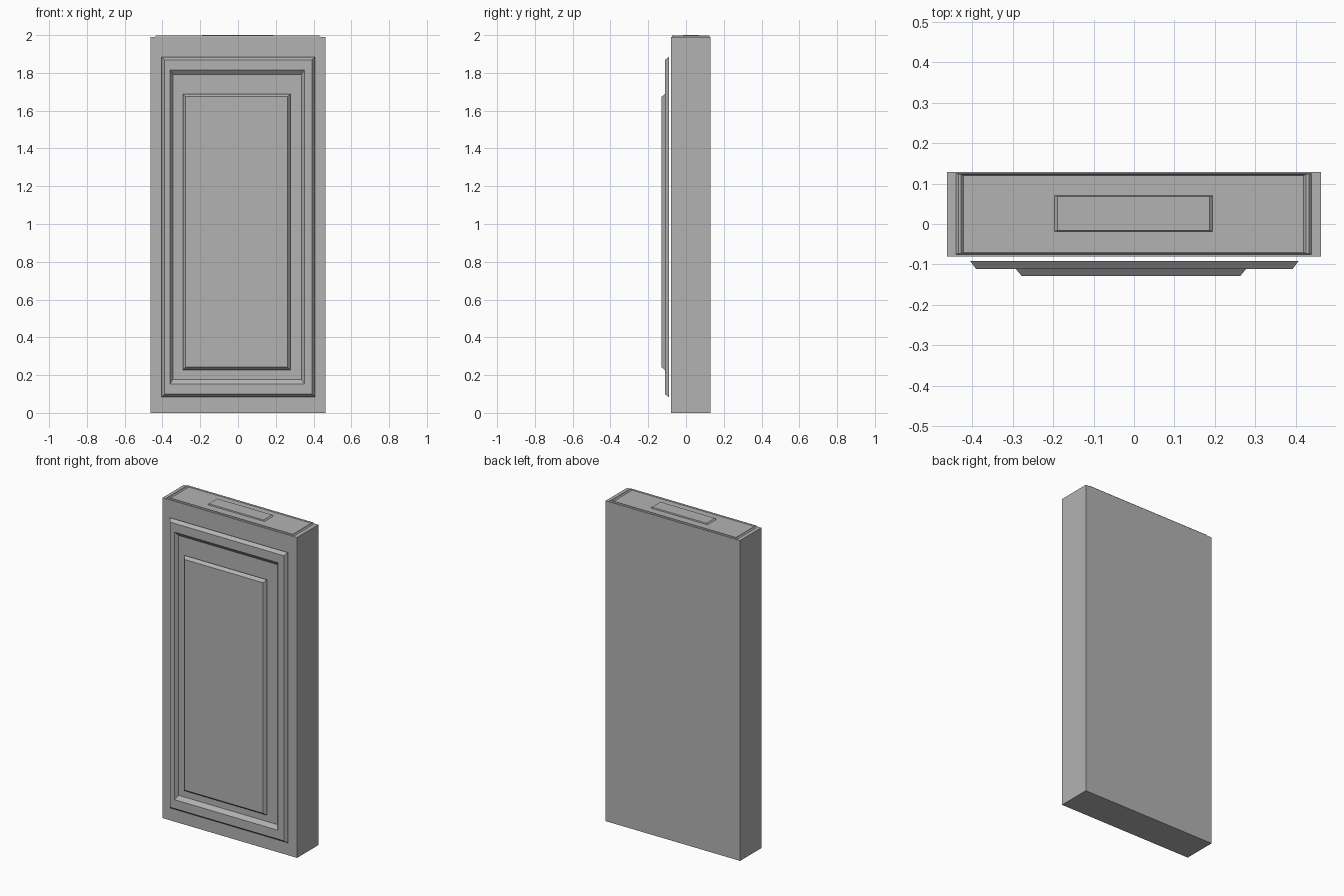
import bpy
import bmesh

if "Cube" in bpy.data.objects:
    bpy.data.objects.remove(bpy.data.objects["Cube"])

# Mid grey shared by every part
grey = bpy.data.materials.new("mid_grey")
grey.diffuse_color = (0.45, 0.45, 0.45, 1)
grey.use_nodes = True
grey.node_tree.nodes["Principled BSDF"].inputs["Base Color"].default_value = grey.diffuse_color


def make_object(name, bm):
    mesh = bpy.data.meshes.new(name)
    bm.to_mesh(mesh)
    bm.free()
    mesh.materials.append(grey)
    obj = bpy.data.objects.new(name, mesh)
    bpy.context.collection.objects.link(obj)
    return obj


def make_box(name, x, y, z):
    bm = bmesh.new()
    bmesh.ops.create_cube(bm, size=1)
    for v in bm.verts:
        v.co = [lo + (c + 0.5) * (hi - lo) for c, (lo, hi) in zip(v.co, (x, y, z))]
    return make_object(name, bm)


def make_moulding(name, loops, place):
    """Nested rectangles (u0, u1, v0, v1, depth) joined into a stepped sheet."""
    bm = bmesh.new()
    previous = None
    for u0, u1, v0, v1, d in loops:
        corners = [(u0, v0), (u1, v0), (u1, v1), (u0, v1)]
        ring = [bm.verts.new(place(u, v, d)) for u, v in corners]
        if previous:
            for i in range(4):
                j = (i + 1) % 4
                bm.faces.new((previous[i], previous[j], ring[j], ring[i]))
        previous = ring
    bm.faces.new(previous)
    return make_object(name, bm)


def on_front(u, v, d):
    return (u, d, v)


def on_top(u, v, d):
    return (u, v, d)


# Main slab
make_box("slab", (-0.462, 0.462), (-0.08, 0.129), (0, 1.989))

# Front frame: chamfered rim, flat border, then a sloped recess
make_moulding("front_frame", [
    (-0.405, 0.407, 0.083, 1.885, -0.091),
    (-0.390, 0.392, 0.099, 1.869, -0.111),
    (-0.359, 0.351, 0.154, 1.815, -0.111),
    (-0.344, 0.335, 0.177, 1.791, -0.091),
], on_front)

# Raised centre panel on the front
make_moulding("front_panel", [
    (-0.292, 0.277, 0.227, 1.689, -0.111),
    (-0.277, 0.262, 0.242, 1.674, -0.129),
], on_front)

# Shallow rim and recess on the top
make_moulding("top_frame", [
    (-0.440, 0.438, -0.075, 0.125, 1.990),
    (-0.434, 0.432, -0.073, 0.123, 1.997),
    (-0.427, 0.425, -0.072, 0.122, 1.997),
    (-0.421, 0.419, -0.070, 0.120, 1.990),
], on_top)

# Raised pad on the top
make_moulding("top_pad", [
    (-0.196, 0.194, -0.018, 0.070, 1.993),
    (-0.189, 0.187, -0.016, 0.068, 2.0),
], on_top)
